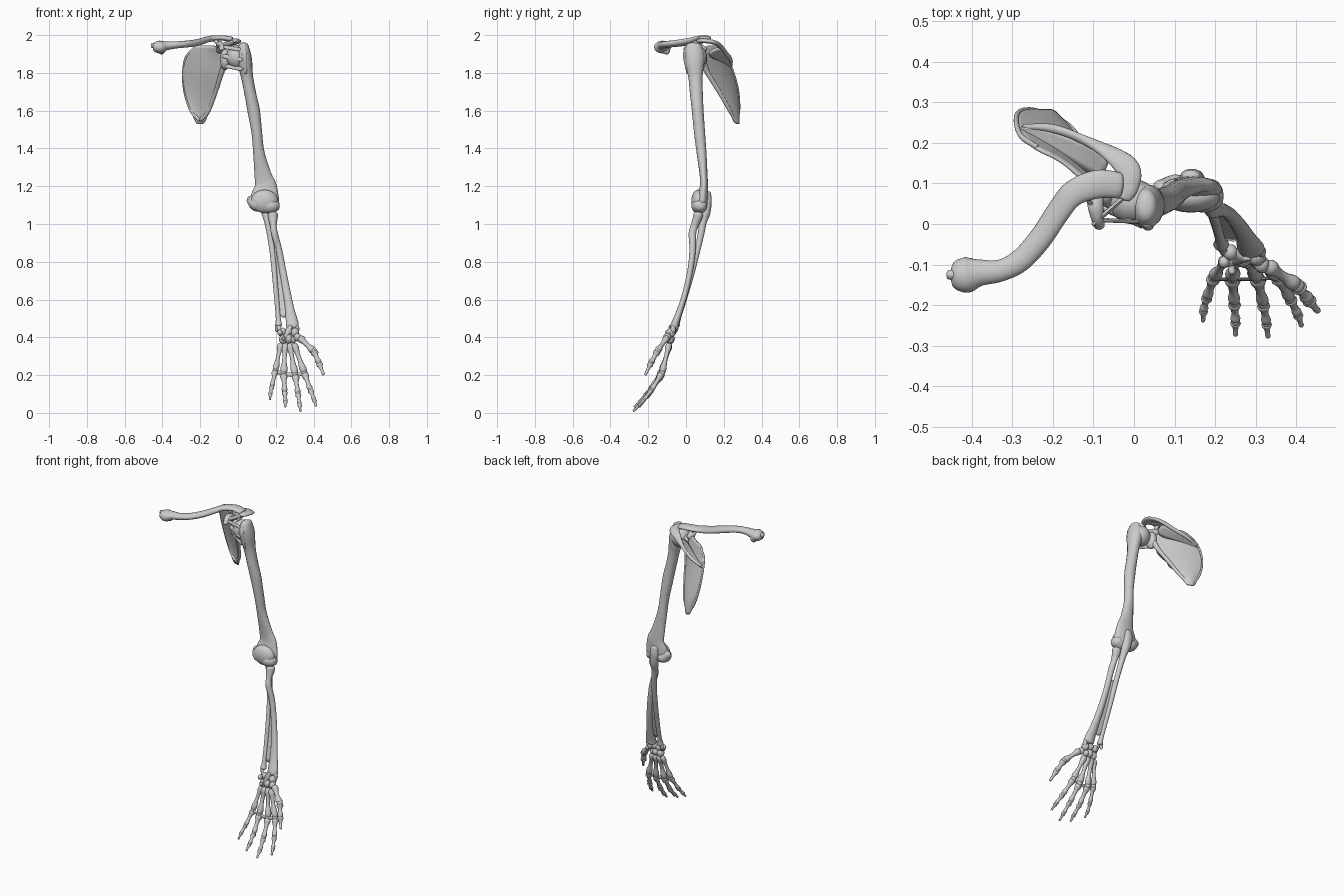
import bpy, bmesh, math
from mathutils import Vector


def finish(name, bm, angle=60):
    bmesh.ops.recalc_face_normals(bm, faces=bm.faces)
    me = bpy.data.meshes.new(name)
    bm.to_mesh(me)
    bm.free()
    ob = bpy.data.objects.new(name, me)
    bpy.context.collection.objects.link(ob)
    bpy.ops.object.select_all(action='DESELECT')
    ob.select_set(True)
    bpy.context.view_layer.objects.active = ob
    bpy.ops.object.shade_smooth_by_angle(angle=math.radians(angle))
    return ob


def tube(name, pts, side=(1, 0, 0), sub=5, n=16):
    """Lofted bone: pts are (x, y, z, radius along side, radius across)."""
    p = [Vector(q) for q in pts]
    ext = [2 * p[0] - p[1]] + p + [2 * p[-1] - p[-2]]
    path = []
    for i in range(len(p) - 1):
        a, b, c, d = ext[i:i + 4]
        for k in range(sub):
            t = k / sub
            path.append(0.5 * (2 * b + (c - a) * t + (2 * a - 5 * b + 4 * c - d) * t * t
                               + (3 * b - a - 3 * c + d) * t ** 3))
    path.append(p[-1])
    rings = []
    for i, q in enumerate(path):
        o = Vector(q[:3])
        t = (Vector(path[min(i + 1, len(path) - 1)][:3]) - Vector(path[max(i - 1, 0)][:3])).normalized()
        s = Vector(side)
        s = (s - t * s.dot(t)).normalized()
        rings.append((o, t, s, t.cross(s), max(q[3], .002), max(q[4], .002)))

    def cap(r, sg):
        o, t, s, u, a, b = r
        m = min(a, b) * .6
        return [(o + t * sg * m * h, t, s, u, a * f, b * f) for f, h in ((.8, .6), (.4, .93))]
    rings = cap(rings[0], -1)[::-1] + rings + cap(rings[-1], 1)
    bm = bmesh.new()
    vs = [[bm.verts.new(o + s * a * math.cos(2 * math.pi * j / n) + u * b * math.sin(2 * math.pi * j / n))
           for j in range(n)] for o, t, s, u, a, b in rings]
    for r0, r1 in zip(vs, vs[1:]):
        for j in range(n):
            k = (j + 1) % n
            bm.faces.new((r0[j], r0[k], r1[k], r1[j]))
    bm.faces.new(vs[0])
    bm.faces.new(vs[-1])
    return finish(name, bm)


def blob(name, loc, size):
    bm = bmesh.new()
    bmesh.ops.create_uvsphere(bm, u_segments=20, v_segments=12, radius=1)
    bmesh.ops.scale(bm, vec=size, verts=bm.verts)
    bmesh.ops.translate(bm, vec=loc, verts=bm.verts)
    return finish(name, bm)


def sheet(name, rows, thick):
    bm = bmesh.new()
    vs = [[bm.verts.new(v) for v in r] for r in rows]
    for a, b in zip(vs, vs[1:]):
        for i in range(len(a) - 1):
            bm.faces.new((a[i], a[i + 1], b[i + 1], b[i]))
    ob = finish(name, bm)
    m = ob.modifiers.new("smooth", 'SUBSURF')
    m.levels = m.render_levels = 2
    m = ob.modifiers.new("thickness", 'SOLIDIFY')
    m.thickness, m.offset = thick, 0
    return ob


def small_bone(name, a, b, ra, rb, waist=.62):
    a, b = Vector(a), Vector(b)
    prof = ((.06, ra * .85), (.16, ra), (.35, ra * waist * 1.05), (.6, (ra + rb) / 2 * waist),
            (.82, rb * .95), (.94, rb * .85))
    return tube(name, [(*a.lerp(b, t), r, r * .92) for t, r in prof], sub=3, n=12)


# Collar bone, with the breastbone end
tube("clavicle", [(-.435, -.125, 1.937, .038, .028), (-.41, -.125, 1.937, .044, .034),
                  (-.38, -.12, 1.943, .033, .024), (-.33, -.115, 1.948, .027, .019),
                  (-.28, -.09, 1.952, .028, .018), (-.23, -.035, 1.958, .029, .018),
                  (-.19, .025, 1.968, .03, .017), (-.15, .075, 1.98, .032, .016),
                  (-.09, .098, 1.985, .035, .014), (-.035, .095, 1.978, .032, .015)], side=(0, 1, 0))
tube("clavicle_joint_stub", [(-.455, -.125, 1.945, .012, .014), (-.42, -.125, 1.945, .015, .016)], side=(0, 1, 0))
blob("clavicle_joint_knob", (-.405, -.105, 1.925), (.02, .022, .028))

# Shoulder blade: (z, medial x y, lateral x y)
levels = [(1.945, -.235, .18, -.11, .09), (1.88, -.28, .215, -.07, .09), (1.80, -.295, .25, -.085, .115),
          (1.70, -.287, .277, -.115, .175), (1.60, -.253, .281, -.152, .235), (1.53, -.22, .27, -.18, .255)]
sheet("scapula_blade", [[(mx + (lx - mx) * t, my + (ly - my) * t + .07 * t * (1 - t), z)
                         for t in (0, .3, .65, 1)] for z, mx, my, lx, ly in levels], .009)
tube("scapula_lateral_border", [(-.07, .09, 1.85, .016, .02), (-.09, .12, 1.79, .013, .013),
                                (-.118, .175, 1.7, .011, .011), (-.155, .232, 1.6, .01, .01),
                                (-.197, .262, 1.55, .012, .008)])
tube("scapula_medial_border", [(-.24, .19, 1.925, .006, .007), (-.277, .215, 1.88, .006, .007),
                               (-.29, .25, 1.8, .006, .007), (-.283, .275, 1.7, .006, .007),
                               (-.25, .28, 1.6, .007, .007), (-.205, .266, 1.55, .009, .007)])
sheet("scapula_spine", [[(-.285, .235, 1.83), (-.2, .185, 1.86), (-.13, .14, 1.88), (-.075, .105, 1.9)],
                        [(-.285, .242, 1.835), (-.2, .235, 1.87), (-.13, .21, 1.9), (-.055, .18, 1.945)]], .012)
tube("acromion", [(-.27, .24, 1.84, .006, .006), (-.2, .235, 1.872, .01, .011), (-.13, .21, 1.905, .01, .012),
                  (-.06, .175, 1.948, .022, .012), (-.015, .135, 1.965, .03, .012),
                  (-.015, .09, 1.97, .026, .012), (-.025, .065, 1.97, .018, .01)])
blob("glenoid", (-.068, .075, 1.87), (.027, .036, .055))
tube("coracoid", [(-.095, .095, 1.92, .022, .02), (-.095, .05, 1.95, .02, .016),
                  (-.09, .015, 1.945, .016, .013), (-.085, -.005, 1.925, .013, .011)])

# Shoulder ligaments
for i, (a, b, w) in enumerate([((-.1, .0, 1.94), (-.02, .07, 1.965), .012),
                               ((-.1, .04, 1.95), (-.13, .085, 1.98), .01),
                               ((-.1, .07, 1.95), (-.1, .095, 1.98), .012),
                               ((-.09, .01, 1.94), (.03, .005, 1.92), .01),
                               ((-.08, .04, 1.89), (.02, -.005, 1.87), .012),
                               ((-.08, .06, 1.84), (.02, .01, 1.82), .011)]):
    tube(f"shoulder_ligament_{i + 1}", [(*a, w, w * .5), (*b, w, w * .5)], side=(.3, .2, 1), sub=3, n=10)

# Upper arm
blob("humerus_head", (-.002, .055, 1.885), (.06, .056, .062))
tube("humerus", [(.03, .045, 1.945, .026, .04), (.03, .042, 1.91, .036, .053), (.035, .045, 1.86, .04, .053),
                 (.048, .05, 1.78, .032, .038), (.065, .055, 1.69, .031, .034), (.083, .062, 1.6, .033, .031),
                 (.1, .072, 1.48, .028, .029), (.11, .082, 1.38, .03, .026), (.132, .093, 1.26, .045, .021),
                 (.146, .095, 1.2, .059, .022), (.142, .088, 1.14, .075, .03), (.14, .082, 1.105, .072, .035)])
tube("humerus_tubercle", [(.03, .0, 1.93, .01, .008), (.035, -.006, 1.89, .013, .01), (.04, .01, 1.8, .008, .008)])

# Elbow
tube("elbow_condyles", [(.07, .085, 1.125, .028, .026), (.095, .08, 1.105, .042, .036),
                        (.135, .078, 1.1, .038, .036), (.17, .07, 1.095, .042, .04),
                        (.2, .075, 1.1, .036, .032)], side=(0, 1, 0))
blob("elbow_front_capsule", (.14, .065, 1.12), (.072, .037, .062))
blob("elbow_epicondyle", (.07, .09, 1.125), (.024, .02, .026))

# Forearm
tube("ulna", [(.14, .118, 1.165, .022, .014), (.142, .118, 1.12, .028, .018), (.15, .105, 1.06, .026, .024),
              (.158, .09, 1.01, .019, .02), (.17, .078, .94, .016, .017), (.184, .055, .84, .015, .016),
              (.196, .022, .71, .014, .015), (.206, -.012, .59, .013, .013), (.213, -.04, .5, .013, .013),
              (.215, -.05, .465, .019, .018)])
blob("ulna_styloid", (.205, -.05, .45), (.01, .01, .022))
tube("radius", [(.185, .065, 1.05, .027, .026), (.185, .06, 1.03, .025, .024), (.187, .045, .99, .017, .02),
                (.193, .034, .95, .018, .02), (.215, .035, .87, .017, .017), (.234, .025, .77, .018, .015),
                (.256, 0, .65, .02, .015), (.274, -.03, .55, .024, .016), (.286, -.055, .48, .033, .02),
                (.289, -.062, .455, .033, .022)])
blob("radius_styloid", (.313, -.068, .443), (.012, .014, .024))
sheet("interosseous_membrane", [[(.183, .058, .86), (.212, .036, .86)], [(.195, .025, .72), (.24, .017, .72)],
                                [(.205, -.01, .6), (.26, -.012, .6)], [(.214, -.04, .5), (.27, -.045, .5)]], .003)

# Wrist bones: proximal row then distal row
carpals = [("scaphoid", .302, -.08, .425, .024), ("lunate", .27, -.074, .433, .022),
           ("triquetral", .238, -.07, .43, .02), ("pisiform", .222, -.094, .425, .015),
           ("trapezium", .315, -.1, .4, .021), ("trapezoid", .292, -.084, .387, .018),
           ("capitate", .268, -.083, .392, .024), ("hamate", .238, -.085, .388, .023)]
for nm, x, y, z, r in carpals:
    blob("carpal_" + nm, (x, y, z), (r * .9, r, r * 1.05))
tube("carpal_hook", [(.238, -.095, .39, .01, .01), (.242, -.12, .395, .008, .009)])
for i, (a, b) in enumerate([((.213, -.055, .47), (.228, -.08, .41)), ((.31, -.07, .45), (.315, -.1, .4)),
                            ((.28, -.085, .46), (.25, -.095, .4))]):
    tube(f"wrist_ligament_{i + 1}", [(*a, .011, .006), (*b, .011, .006)], sub=3, n=10)

# Hand: joint positions from the wrist to each tip
digits = {
    "little": [(.228, -.085, .372), (.197, -.13, .222), (.18, -.18, .14), (.171, -.212, .1), (.17, -.24, .07)],
    "ring": [(.25, -.085, .37), (.242, -.13, .205), (.247, -.193, .11), (.25, -.24, .062), (.25, -.275, .03)],
    "middle": [(.272, -.085, .37), (.303, -.13, .2), (.318, -.196, .1), (.326, -.243, .045), (.33, -.28, .008)],
    "index": [(.295, -.088, .37), (.352, -.127, .21), (.384, -.183, .12), (.403, -.222, .07), (.413, -.252, .036)],
    "thumb": [(.325, -.1, .4), (.402, -.152, .325), (.428, -.185, .265), (.454, -.216, .2)],
}
for nm, j in digits.items():
    s = .88 if nm == "little" else 1
    radii = [.019, .02, .016, .013, .007]
    if nm == "thumb":
        radii = [.021, .021, .018, .009]
    for i in range(len(j) - 1):
        part = "metacarpal" if i == 0 else f"phalanx_{i}"
        small_bone(f"{nm}_{part}", j[i], j[i + 1], radii[i] * s, radii[i + 1] * s)
    for i in range(1, len(j) - 1):
        r = radii[i] * s * .85
        blob(f"{nm}_joint_{i}", j[i], (r, r, r))

# Bands tying the knuckles together
names = ["little", "ring", "middle", "index"]
for a, b in zip(names, names[1:]):
    p, q = digits[a][1], digits[b][1]
    tube(f"knuckle_band_{a}", [(p[0], p[1] - .006, p[2], .011, .004), (q[0], q[1] - .006, q[2], .011, .004)],
         side=(0, 0, 1), sub=2, n=8)
